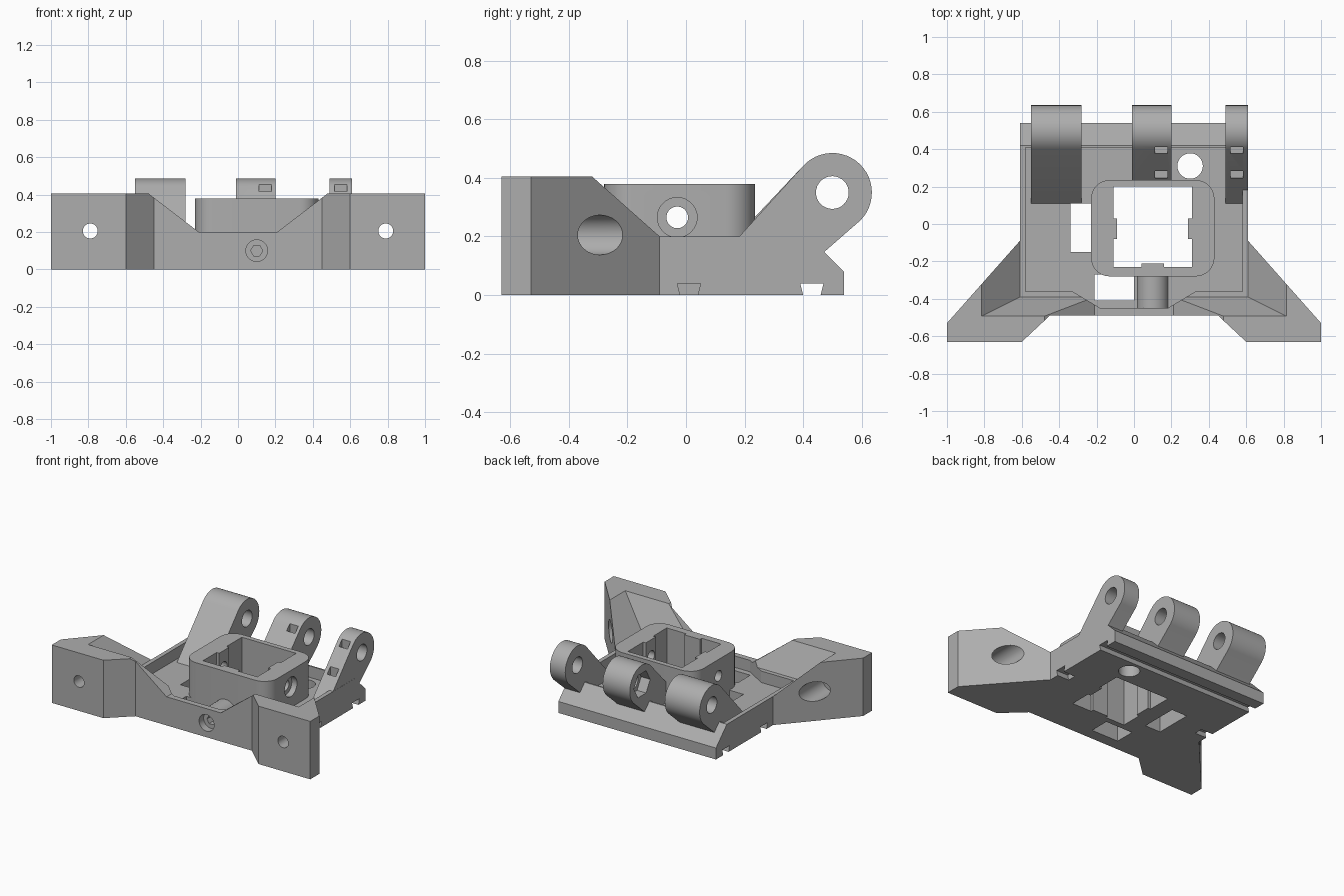
import bpy, bmesh
from math import sin, cos, pi, radians
from mathutils import Vector

if "Cube" in bpy.data.objects:
    bpy.data.objects.remove(bpy.data.objects["Cube"], do_unlink=True)

grey = bpy.data.materials.new("plain grey")
grey.use_nodes = True
grey.diffuse_color = (0.42, 0.42, 0.42, 1)
grey.node_tree.nodes["Principled BSDF"].inputs["Base Color"].default_value = grey.diffuse_color


def finish_mesh(name, bm):
    bmesh.ops.recalc_face_normals(bm, faces=bm.faces)
    mesh = bpy.data.meshes.new(name)
    bm.to_mesh(mesh)
    bm.free()
    mesh.materials.append(grey)
    obj = bpy.data.objects.new(name, mesh)
    bpy.context.collection.objects.link(obj)
    return obj


def prism(name, points, axis, lo, hi):
    """Extrude a 2D profile along an axis (profile uses the other two axes in order)."""
    def place(p, t):
        return {"x": (t, p[0], p[1]), "y": (p[0], t, p[1]), "z": (p[0], p[1], t)}[axis]
    bm = bmesh.new()
    face = bm.faces.new([bm.verts.new(place(p, lo)) for p in points])
    shift = Vector(place((0, 0), hi - lo))
    new = bmesh.ops.extrude_face_region(bm, geom=[face])["geom"]
    bmesh.ops.translate(bm, vec=shift, verts=[v for v in new if isinstance(v, bmesh.types.BMVert)])
    return finish_mesh(name, bm)


def hull(name, points):
    bm = bmesh.new()
    for p in points:
        bm.verts.new(p)
    bmesh.ops.convex_hull(bm, input=bm.verts)
    bmesh.ops.dissolve_limit(bm, angle_limit=0.01, verts=bm.verts, edges=bm.edges)
    return finish_mesh(name, bm)


def arc(cx, cy, r, start=0, end=360, n=32):
    return [(cx + r * cos(radians(start + (end - start) * i / n)),
             cy + r * sin(radians(start + (end - start) * i / n))) for i in range(n + (end - start != 360))]


def rect(x0, x1, y0, y1):
    return [(x0, y0), (x1, y0), (x1, y1), (x0, y1)]


def mirrored(half):
    return half + [(-x, y) for x, y in reversed(half)]


def cut(targets, cutter):
    """Subtract a cutter from every target, then discard it."""
    for obj in targets:
        mod = obj.modifiers.new("cut", "BOOLEAN")
        mod.operation, mod.solver, mod.object = "DIFFERENCE", "EXACT", cutter
        bpy.context.view_layer.objects.active = obj
        bpy.ops.object.modifier_apply(modifier=mod.name)
    bpy.data.objects.remove(cutter, do_unlink=True)


FLOOR, RIM, TOP = 0.12, 0.2, 0.405

# Frame: tray with two flared front wings
frame = prism("frame", mirrored([(0.45, -0.49), (0.6, -0.63), (1, -0.63), (1, -0.53),
                                 (0.61, -0.09), (0.61, 0.54)]), "z", 0, TOP)
# Dip in the front wall
cut([frame], prism("dip", mirrored([(0.21, RIM), (0.55, 0.46)]), "y", -0.8, 0.7))
# Inward sloping wing tops, with the lower wall upright
cut([frame], hull("hollow", [(s * x, y, z) for s in (-1, 1) for x, y, z in
                            [(0.61, -0.39, RIM), (0.61, 0.8, RIM), (0.735, -0.39, 0.325),
                             (0.86, -0.515, 0.45), (0.86, 0.8, 0.45)]]))
# Tray pocket and chamfered rear edge
cut([frame], prism("pocket", mirrored([(0.18, -0.45), (0.33, -0.36), (0.58, -0.36), (0.58, 0.41)]),
                   "z", FLOOR, 0.6))
cut([frame], prism("rear_chamfer", [(0.41, 0.21), (0.6, 0.02), (0.6, 0.21)], "x", -1, 1))
# Dovetail grooves under the floor
for x0, x1, y in [(-1, 1, 0.43), (0.52, 1, 0.01), (-1, -0.52, 0.01)]:
    cut([frame], prism("groove", [(y - 0.025, -0.02), (y + 0.025, -0.02), (y + 0.04, 0.04),
                                  (y - 0.04, 0.04)], "x", x0, x1))
# Floor openings
for shape in (rect(-0.34, -0.22, -0.15, 0.11), rect(-0.21, 0, -0.41, -0.27), arc(0.3, 0.31, 0.068)):
    cut([frame], prism("opening", shape, "z", -0.1, 0.3))
# Wing screw holes with wide rear bores
for x in (-0.79, 0.79):
    cut([frame], prism("screw_hole", arc(x, 0.205, 0.04), "y", -0.8, 0.2))
    cut([frame], prism("bore", arc(x, 0.205, 0.068), "y", -0.48, 0.2))

# Socket: rounded square collar
x0, x1, y0, y1, r = -0.23, 0.43, -0.28, 0.235, 0.1
collar = (arc(x1 - r, y1 - r, r, 0, 90, 8) + arc(x0 + r, y1 - r, r, 90, 180, 8)
          + arc(x0 + r, y0 + r, r, 180, 270, 8) + arc(x1 - r, y0 + r, r, 270, 360, 8))
socket = prism("socket", collar, "z", 0.06, 0.38)

# Boss for the front screw
boss = prism("front_boss", arc(0.1, 0.1, 0.085), "y", -0.46, -0.25)

# Socket opening with three locating ribs
cut([frame, socket], prism("socket_opening", [
    (-0.11, -0.23), (0.04, -0.23), (0.04, -0.21), (0.16, -0.21), (0.16, -0.23), (0.31, -0.23),
    (0.31, -0.08), (0.29, -0.08), (0.29, 0.03), (0.31, 0.03), (0.31, 0.2),
    (-0.11, 0.2), (-0.11, 0.03), (-0.09, 0.03), (-0.09, -0.08), (-0.11, -0.08)], "z", -0.1, 0.6))
# Cross hole through the socket, with counterbores
cut([socket], prism("cross_hole", arc(-0.03, 0.265, 0.037), "x", -0.5, 0.6))
cut([socket], prism("counterbore", arc(-0.03, 0.265, 0.068), "x", 0.39, 0.6))
# Front recess with a hexagonal centre
cut([frame, boss], prism("recess", arc(0.1, 0.1, 0.058), "y", -0.6, -0.44))
cut([frame, boss], prism("hex_recess", arc(0.1, 0.1, 0.032, n=6), "y", -0.6, -0.35))

# Hinge arms
AY, AZ, R = 0.5, 0.35, 0.135
profile = ([(0.42, 0.08), (0.47, 0.145)] + arc(AY, AZ, R, -45, 137, 24)
           + [(0.11, FLOOR), (0.11, 0.08)])
arms = {}
for name, lo, hi in [("wide_hinge_arm", -0.55, -0.28), ("middle_hinge_arm", -0.01, 0.2),
                     ("narrow_hinge_arm", 0.49, 0.609)]:
    if name.startswith("middle"):
        arm_shape = profile[:-2] + [(0.22, 0.25), (0.22, 0.08)]
    else:
        arm_shape = profile
    arm = arms[name] = prism(name, arm_shape, "x", lo, hi)
    cut([arm], prism("pin_hole", arc(AY, AZ, 0.056), "x", lo - 0.1, hi + 0.1))
# Hexagonal nut recess in the middle arm
cut([arms["middle_hinge_arm"]], prism("nut_recess", arc(AY, AZ, 0.09, n=6), "x", -0.1, 0.06))
# Tie slots in two arms
for name, x in [("middle_hinge_arm", 0.145), ("narrow_hinge_arm", 0.55)]:
    for y, z in [(0.265, 0.29), (0.395, 0.435)]:
        cut([arms[name]], prism("slot", rect(x - 0.033, x + 0.033, y - 0.018, y + 0.018),
                                "z", z - 0.04, z + 0.06))

# Smooth round surfaces, keep edges sharp
for obj in [frame, socket, boss, *arms.values()]:
    bpy.ops.object.select_all(action="DESELECT")
    obj.select_set(True)
    bpy.context.view_layer.objects.active = obj
    bpy.ops.object.shade_smooth_by_angle(angle=radians(25))
